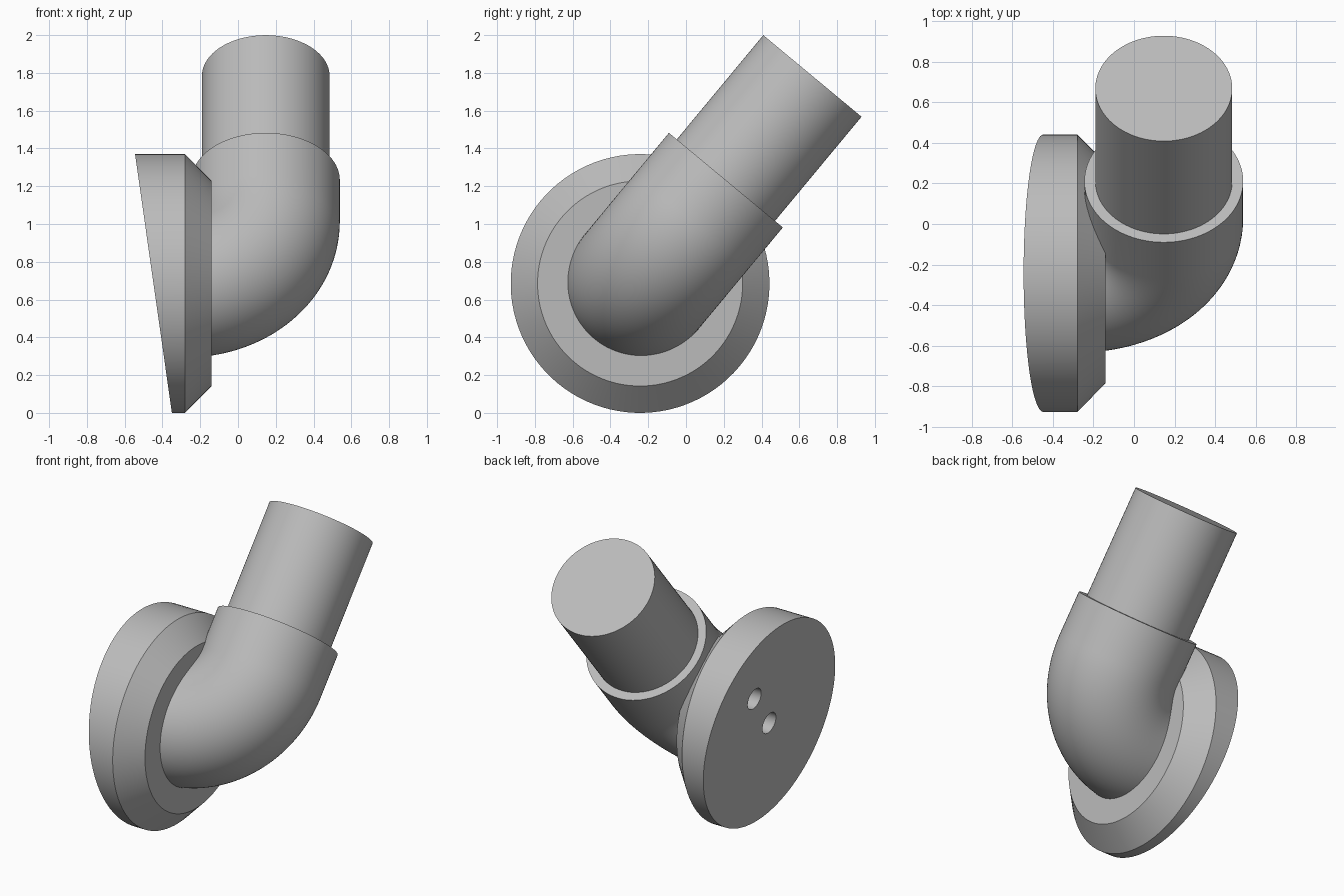
import bpy, bmesh, math
from mathutils import Vector

cube = bpy.data.objects.get("Cube")
if cube:
    bpy.data.objects.remove(cube, do_unlink=True)

SEG = 96
CENTRE = Vector((0, -0.243, 0.685))            # flange axis runs along x here
TILT = math.radians(50.3)
ALONG = Vector((0, math.cos(TILT), math.sin(TILT)))   # outlet direction
SIDE = Vector((0, -math.sin(TILT), math.cos(TILT)))
X = Vector((1, 0, 0))
PIPE_X, BEND = 0.147, 0.427

grey = bpy.data.materials.new("plain grey")
grey.use_nodes = True
COLOUR = (0.5, 0.5, 0.5, 1)
grey.diffuse_color = COLOUR
grey.node_tree.nodes["Principled BSDF"].inputs["Base Color"].default_value = COLOUR


def finish(name, bm):
    bmesh.ops.recalc_face_normals(bm, faces=bm.faces)
    mesh = bpy.data.meshes.new(name)
    bm.to_mesh(mesh)
    bm.free()
    mesh.materials.append(grey)
    obj = bpy.data.objects.new(name, mesh)
    bpy.context.collection.objects.link(obj)
    return obj


def sweep(rings):
    """Skin circles given as (centre, axis u, axis v, radius) and cap both ends."""
    bm = bmesh.new()
    loops = []
    for c, u, v, r in rings:
        angles = [2 * math.pi * i / SEG for i in range(SEG)]
        loops.append([bm.verts.new(c + r * (math.cos(a) * u + math.sin(a) * v)) for a in angles])
    for p, q in zip(loops, loops[1:]):
        for i in range(SEG):
            j = (i + 1) % SEG
            bm.faces.new((p[i], p[j], q[j], q[i]))
    bm.faces.new(loops[0])
    bm.faces.new(loops[-1])
    return bm


def x_rings(profile, offset=0.0):
    return [(CENTRE + X * x + ALONG * offset, ALONG, SIDE, r) for x, r in profile]


def smooth(obj):
    bpy.ops.object.select_all(action="DESELECT")
    obj.select_set(True)
    bpy.context.view_layer.objects.active = obj
    bpy.ops.object.shade_smooth_by_angle(angle=math.radians(30))


# Chamfered flange, with its back sliced on a slant
bm = sweep(x_rings([(-0.7, 0.685), (-0.28, 0.685), (-0.14, 0.543)]))
cut = bmesh.ops.bisect_plane(bm, geom=bm.verts[:] + bm.edges[:] + bm.faces[:],
                             plane_co=(-0.35, 0, 0), plane_no=(-1.37, 0, -0.195),
                             clear_outer=True)
bmesh.ops.contextual_create(bm, geom=[e for e in cut["geom_cut"] if isinstance(e, bmesh.types.BMEdge)])
flange = finish("flange", bm)

# Two blind holes in the flange back
for offset in (0.0, 0.325):
    cutter = finish("hole_cutter", sweep(x_rings([(-0.8, 0.07), (-0.285, 0.07)], offset)))
    cutter.hide_render = True
    cutter.hide_set(True)
    mod = flange.modifiers.new("hole", "BOOLEAN")
    mod.operation = "DIFFERENCE"
    mod.solver = "EXACT"
    mod.object = cutter
    bpy.context.view_layer.objects.active = flange
    bpy.ops.object.modifier_apply(modifier=mod.name)
    bpy.data.objects.remove(cutter, do_unlink=True)

# Elbow: quarter bend followed by a short straight sleeve
rings = []
for i in range(33):
    a = math.pi / 2 * i / 32
    c = CENTRE + X * (PIPE_X - BEND + BEND * math.sin(a)) + ALONG * BEND * (1 - math.cos(a))
    rings.append((c, X * math.sin(a) - ALONG * math.cos(a), SIDE, 0.392))
rings.append((CENTRE + X * PIPE_X + ALONG * 0.711, X, SIDE, 0.392))
elbow = finish("elbow", sweep(rings))

# Outlet pipe
pipe = finish("outlet_pipe", sweep([(CENTRE + X * PIPE_X + ALONG * s, X, SIDE, 0.338)
                                    for s in (0.6, 1.428)]))

for part in (flange, elbow, pipe):
    smooth(part)
